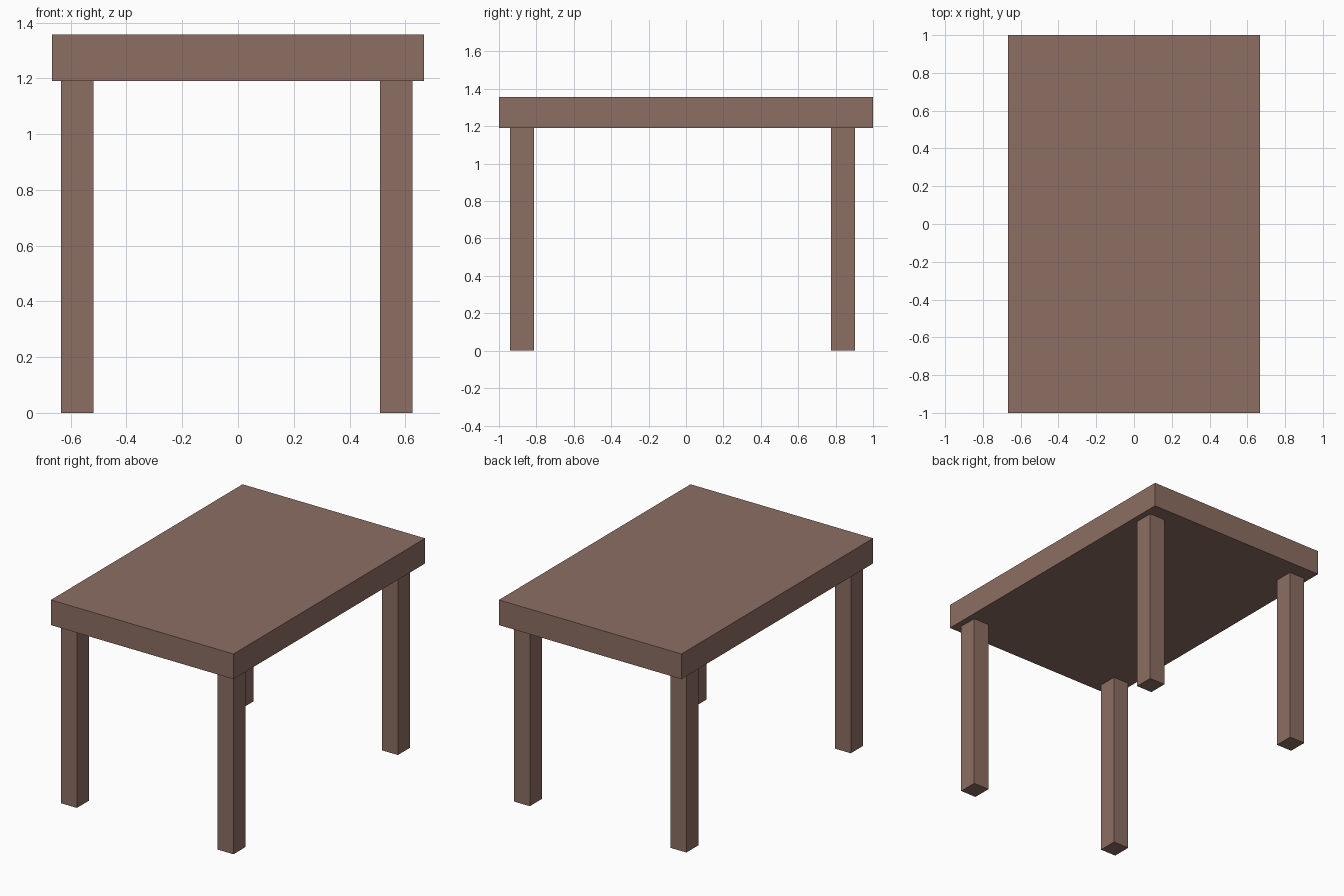
import bpy

if "Cube" in bpy.data.objects:
    bpy.data.objects.remove(bpy.data.objects["Cube"])

# One brown wood colour for the whole table
wood = bpy.data.materials.new("brown wood")
wood.diffuse_color = (0.266, 0.156, 0.125, 1.0)
wood.use_nodes = True
wood.node_tree.nodes["Principled BSDF"].inputs["Base Color"].default_value = wood.diffuse_color


def box(name, x, y, z):
    """Box spanning the given (min, max) ranges."""
    spans = (x, y, z)
    bpy.ops.mesh.primitive_cube_add(size=1, location=[(a + b) / 2 for a, b in spans])
    obj = bpy.context.object
    obj.name = name
    obj.scale = [b - a for a, b in spans]
    bpy.ops.object.transform_apply(location=False, rotation=False, scale=True)
    obj.data.materials.append(wood)
    return obj


TOP_Z, UNDER_Z = 1.357, 1.191

# Thick table top
box("table_top", (-0.667, 0.667), (-1.0, 1.0), (UNDER_Z, TOP_Z))

# Four square legs, set in slightly off-centre
sides = {"left": (-0.635, -0.519), "right": (0.509, 0.625)}
ends = {"front": (-0.94, -0.813), "back": (0.776, 0.903)}
for end, y in ends.items():
    for side, x in sides.items():
        box(f"{end}_{side}_leg", x, y, (0.0, UNDER_Z))
